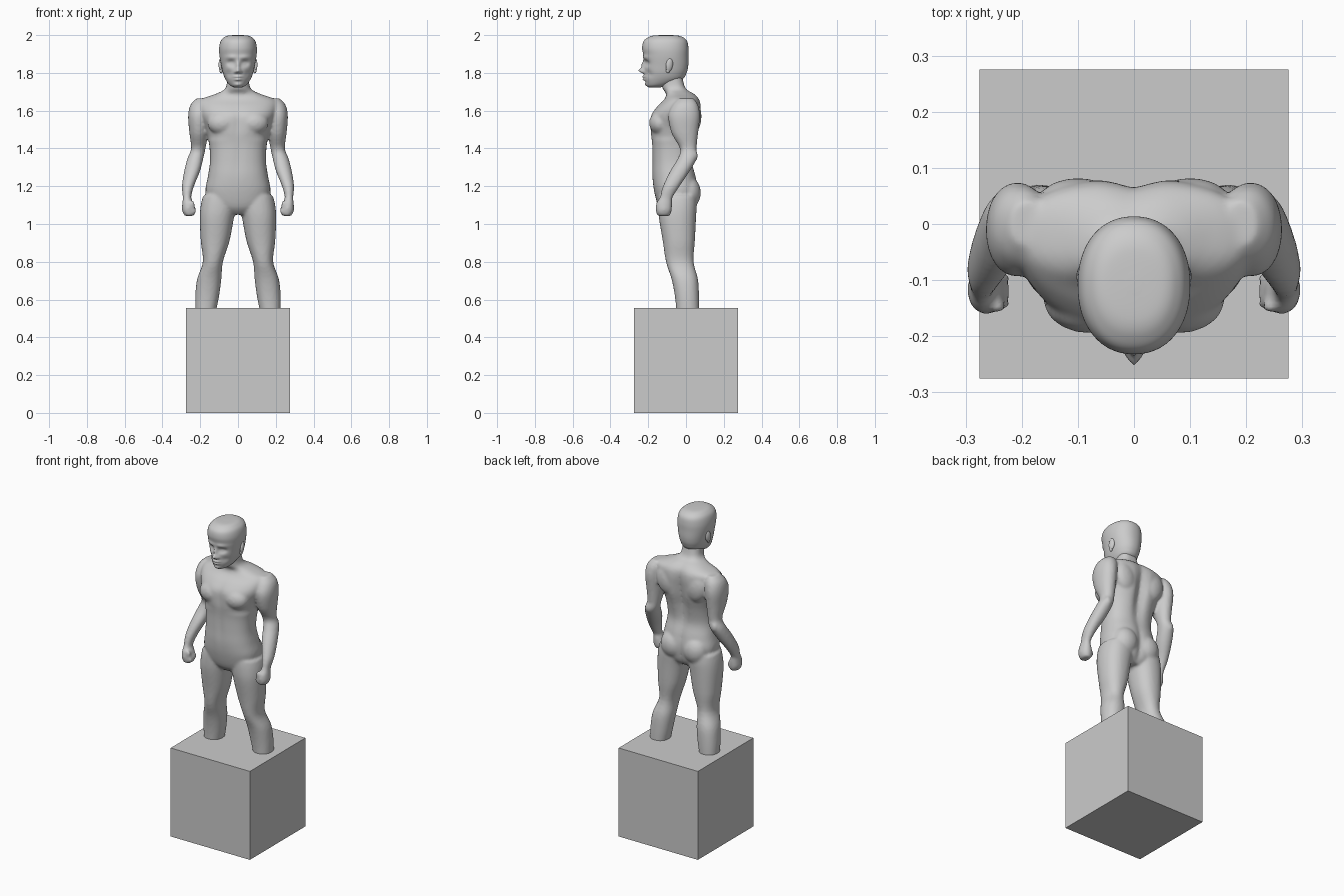
import bpy, bmesh, math
from mathutils import Matrix, Vector

stone = bpy.data.materials.new("grey stone")
stone.diffuse_color = (0.6, 0.6, 0.6, 1)


def finish(bm, name, smooth=True):
    bmesh.ops.recalc_face_normals(bm, faces=bm.faces)
    me = bpy.data.meshes.new(name)
    bm.to_mesh(me)
    bm.free()
    me.materials.append(stone)
    for p in me.polygons:
        p.use_smooth = smooth
    ob = bpy.data.objects.new(name, me)
    bpy.context.collection.objects.link(ob)
    return ob


def refine(rows, n):
    """Catmull-Rom interpolation between section rows."""
    out = []
    for i in range(len(rows) - 1):
        a, b, c, d = (rows[max(0, min(len(rows) - 1, i + k))] for k in (-1, 0, 1, 2))
        for s in range(n):
            t = s / n
            out.append([0.5 * (2 * q + (r - p) * t + (2 * p - 5 * q + 4 * r - u) * t * t
                               + (3 * q - p - 3 * r + u) * t ** 3)
                        for p, q, r, u in zip(a, b, c, d)])
    return out + [list(rows[-1])]


def loft(bm, rows, power=1.0, seg=40, n=4, warp=None):
    """Closed skin over sections (z, centre x, centre y, radius x, radius y)."""
    rings = []
    for z, cx, cy, rx, ry in refine(rows, n):
        ring = []
        for i in range(seg):
            t = 2 * math.pi * i / seg
            c, s = math.cos(t), math.sin(t)
            v = Vector((cx + rx * math.copysign(abs(c) ** power, c),
                        cy + ry * math.copysign(abs(s) ** power, s), z))
            ring.append(bm.verts.new(warp(v) if warp else v))
        rings.append(ring)
    for a, b in zip(rings, rings[1:]):
        for i in range(seg):
            j = (i + 1) % seg
            bm.faces.new((a[i], a[j], b[j], b[i]))
    bm.faces.new(rings[0][::-1])
    bm.faces.new(rings[-1])


def blob(bm, loc, size, tilt=(0, 0, 0)):
    m = Matrix.Translation(loc)
    for a, ax in zip(tilt, "XYZ"):
        m = m @ Matrix.Rotation(a, 4, ax)
    bmesh.ops.create_uvsphere(bm, u_segments=20, v_segments=12, radius=1,
                              matrix=m @ Matrix.Diagonal((*size, 1)))


def spans(rows):
    """(z, half width, front y, back y) -> loft sections centred on x = 0."""
    return [(z, 0, (f + b) / 2, w, (b - f) / 2) for z, w, f, b in rows]


def bump(v, x, z, sx, sz):
    return math.exp(-((abs(v.x) - x) / sx) ** 2 - ((v.z - z) / sz) ** 2)


# pedestal
bm = bmesh.new()
bmesh.ops.create_cube(bm, size=1, matrix=Matrix.Translation((0, 0, 0.2775))
                      @ Matrix.Diagonal((0.55, 0.55, 0.555, 1)))
finish(bm, "pedestal", False)

# torso and neck
bm = bmesh.new()


def torso_warp(v):
    if v.y > -0.05:   # spine groove
        v.y -= 0.03 * bump(v, 0, 1.5, 0.035, 0.16) + 0.014 * bump(v, 0, 1.15, 0.022, 0.12)
    else:             # breastbone and shallow belly line
        v.y += 0.010 * bump(v, 0, 1.54, 0.03, 0.07) + 0.004 * bump(v, 0, 1.35, 0.02, 0.1)
        v.x *= 1 - 0.9 * max(0, -0.05 - v.y) * (1 if v.z > 1.45 else 0.3)
    return v


loft(bm, spans([(1.05, .05, -.11, .02), (1.09, .14, -.145, .05), (1.17, .172, -.168, .066),
                (1.25, .160, -.178, .054), (1.33, .149, -.178, .036), (1.42, .153, -.180, .05),
                (1.50, .172, -.190, .072), (1.57, .20, -.188, .08), (1.62, .21, -.155, .081),
                (1.66, .195, -.115, .072), (1.69, .115, -.105, .045), (1.72, .066, -.125, .0),
                (1.79, .058, -.14, -.02)]), power=0.8, seg=64, warp=torso_warp)

for s in (-1, 1):
    # legs
    loft(bm, [(1.15, s * .095, -.045, .09, .10), (1.10, s * .102, -.045, .095, .102),
              (1.03, s * .112, -.045, .090, .098), (.91, s * .121, -.038, .076, .085),
              (.80, s * .133, -.033, .053, .073), (.71, s * .152, -.007, .064, .070),
              (.62, s * .163, .005, .063, .064), (.53, s * .172, .010, .054, .060)], 0.9)
    # arms
    loft(bm, [(1.665, s * .19, 0, .03, .04), (1.63, s * .20, -.004, .052, .068),
              (1.57, s * .208, -.01, .056, .084), (1.48, s * .208, -.006, .049, .07),
              (1.40, s * .210, .012, .038, .044), (1.35, s * .225, .008, .042, .050),
              (1.28, s * .243, -.032, .042, .052), (1.20, s * .265, -.078, .032, .044),
              (1.14, s * .270, -.105, .022, .034), (1.11, s * .265, -.115, .030, .042),
              (1.07, s * .262, -.118, .034, .042), (1.042, s * .258, -.118, .024, .032)], 0.95)
    # curled fingers and thumb
    for k in range(4):
        blob(bm, (s * .238, -.143 + .016 * k, 1.068 + .003 * k), (.017, .010, .021))
    blob(bm, (s * .242, -.143, 1.098), (.013, .014, .03), (.3, 0, 0))
    # chest, buttock, shoulder blade and elbow masses
    blob(bm, (s * .08, -.135, 1.535), (.082, .06, .065))
    blob(bm, (s * .077, .012, 1.165), (.078, .067, .085))
    blob(bm, (s * .10, .04, 1.57), (.07, .042, .09), (0, s * .25, 0))
    blob(bm, (s * .228, .043, 1.36), (.022, .02, .03))

body = finish(bm, "body")
mod = body.modifiers.new("fuse", "REMESH")
mod.mode = "VOXEL"
mod.voxel_size = 0.008
mod.use_smooth_shade = True
mod = body.modifiers.new("soften", "SMOOTH")
mod.factor = 0.5
mod.iterations = 6


# head, with the face pressed into the front
def face(v):
    if v.y < -0.12:
        v.y += 0.017 * bump(v, .037, 1.852, .022, .016)      # eye sockets
        v.y -= 0.006 * bump(v, .035, 1.882, .03, .012)       # brows
        v.y -= 0.005 * bump(v, .036, 1.850, .012, .008)      # eyelids
        v.y -= 0.014 * bump(v, 0, 1.840, .010, .022)         # nose bridge
        v.y -= 0.027 * bump(v, 0, 1.812, .013, .013)         # nose tip
        v.y -= 0.010 * bump(v, .014, 1.805, .008, .008)      # nostrils
        v.y -= 0.013 * bump(v, 0, 1.780, .020, .006)         # upper lip
        v.y -= 0.012 * bump(v, 0, 1.765, .017, .006)         # lower lip
        v.y -= 0.008 * bump(v, 0, 1.737, .020, .010)         # chin
        v.y += 0.008 * bump(v, .05, 1.795, .018, .02)        # cheek hollows
    return v


bm = bmesh.new()
loft(bm, spans([(1.722, .018, -.195, -.14), (1.735, .044, -.207, -.09), (1.765, .066, -.218, -.02),
                (1.80, .080, -.221, .003), (1.84, .089, -.222, .012), (1.89, .098, -.225, .013),
                (1.93, .100, -.232, .013), (1.965, .093, -.226, .007), (1.985, .078, -.206, -.01),
                (1.997, .055, -.175, -.04), (2.0, .012, -.12, -.09)]),
     power=0.92, seg=96, n=8, warp=face)
finish(bm, "head")

# ears
bm = bmesh.new()
for s in (-1, 1):
    blob(bm, (s * .091, -.088, 1.842), (.011, .019, .036), (-.15, 0, s * .3))
    blob(bm, (s * .089, -.096, 1.812), (.009, .010, .014))
finish(bm, "ears")
